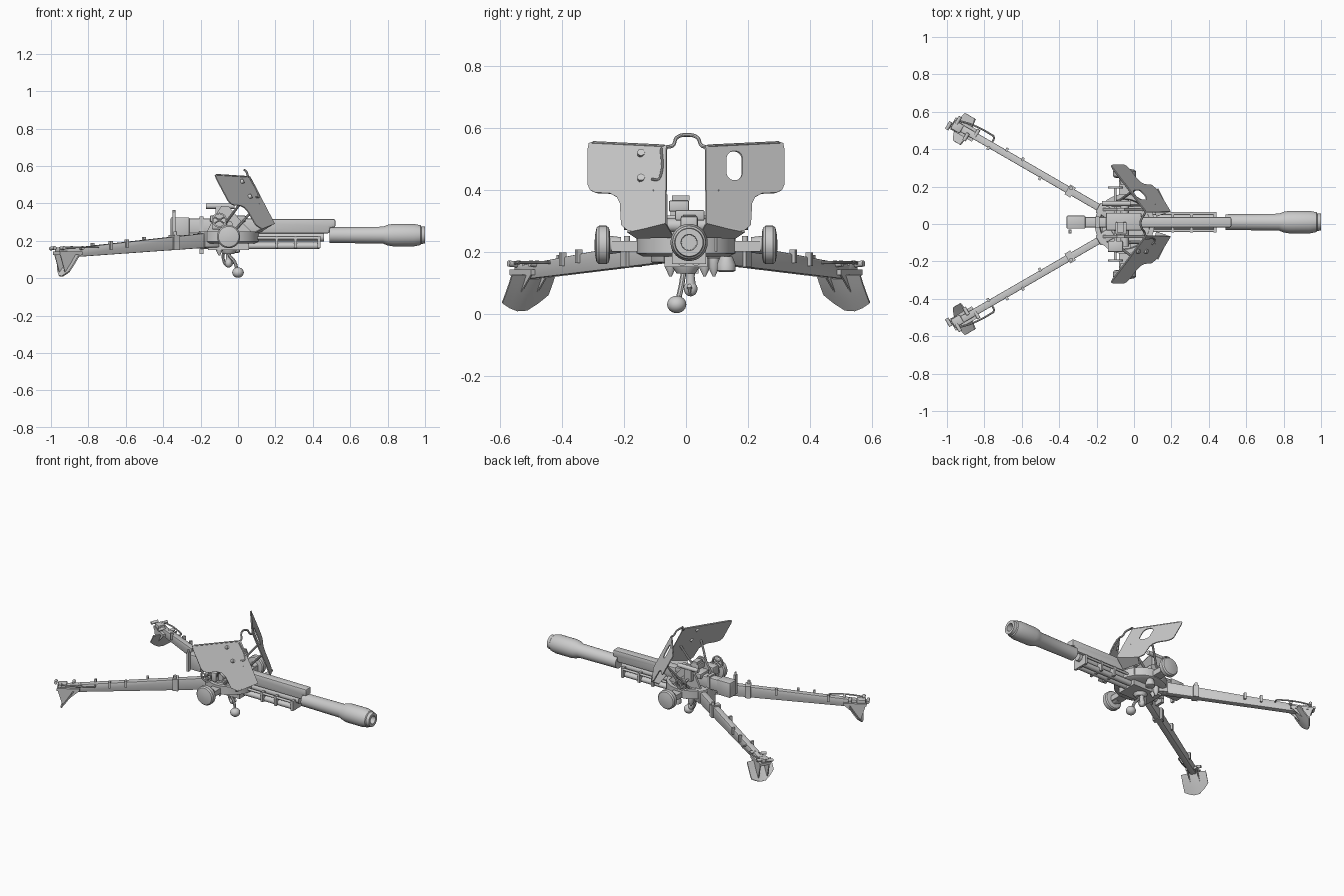
import bpy, bmesh, math
from mathutils import Vector, Matrix

if "Cube" in bpy.data.objects:
    bpy.data.objects.remove(bpy.data.objects["Cube"])


def mesh(name, verts, faces, M=None, thick=0, bevel=0):
    me = bpy.data.meshes.new(name)
    bm = bmesh.new()
    vs = [bm.verts.new((M @ Vector(v)) if M else v) for v in verts]
    for f in faces:
        bm.faces.new([vs[i] for i in f])
    bmesh.ops.recalc_face_normals(bm, faces=bm.faces)
    bm.to_mesh(me)
    bm.free()
    ob = bpy.data.objects.new(name, me)
    bpy.context.collection.objects.link(ob)
    if thick:
        m = ob.modifiers.new("thickness", 'SOLIDIFY')
        m.thickness, m.offset = thick, 0
    if bevel:
        m = ob.modifiers.new("bevel", 'BEVEL')
        m.width, m.segments = bevel, 2
    return ob


def prism(name, poly, a, b, M=None, bevel=0):
    """Polygon in the local x-z plane, extruded along local y from a to b."""
    n = len(poly)
    verts = [(x, y, z) for y in (a, b) for x, z in poly]
    faces = [list(range(n)), list(range(n, 2 * n))]
    faces += [[i, (i + 1) % n, n + (i + 1) % n, n + i] for i in range(n)]
    return mesh(name, verts, faces, M, bevel=bevel)


def box(name, x0, x1, y0, y1, z0, z1, M=None, bevel=0):
    return prism(name, [(x0, z0), (x1, z0), (x1, z1), (x0, z1)], y0, y1, M, bevel)


def lathe(name, origin, axis, profile, n=32):
    """Profile of (distance along axis, radius)."""
    q = Vector(axis).to_track_quat('Z', 'Y')
    verts, faces = [], []
    for t, r in profile:
        for i in range(n):
            a = 2 * math.pi * i / n
            verts.append(Vector(origin) + q @ Vector((r * math.cos(a), r * math.sin(a), t)))
    for k in range(len(profile) - 1):
        for i in range(n):
            j = (i + 1) % n
            faces.append([k * n + i, k * n + j, k * n + n + j, k * n + n + i])
    if profile[0] != profile[-1]:
        faces += [list(range(n)), list(range(len(verts) - n, len(verts)))]
    return mesh(name, verts, faces)


def rod(name, p, q, r, n=16):
    d = Vector(q) - Vector(p)
    return lathe(name, p, d, [(0, r), (d.length, r)], n)


def tube(name, pts, r, M=None):
    cu = bpy.data.curves.new(name, 'CURVE')
    cu.dimensions, cu.bevel_depth, cu.use_fill_caps = '3D', r, True
    cu.resolution_u, cu.bevel_resolution = 6, 2
    sp = cu.splines.new('BEZIER')
    sp.bezier_points.add(len(pts) - 1)
    for b, p in zip(sp.bezier_points, pts):
        b.co = (M @ Vector(p)) if M else p
        b.handle_left_type = b.handle_right_type = 'AUTO'
    ob = bpy.data.objects.new(name, cu)
    bpy.context.collection.objects.link(ob)


def ball(name, c, size):
    pr = [(-math.cos(math.pi * i / 12), max(1e-3, math.sin(math.pi * i / 12))) for i in range(13)]
    ob = lathe(name, (0, 0, 0), (0, 0, 1), pr, 24)
    ob.location, ob.scale = c, size


G = 0.01  # sideways offset of the gun line

# Barrel with bulged muzzle brake and open bore
lathe("barrel", (0.49, G, 0.23), (1, 0, 0),
      [(0, .042), (.285, .045), (.31, .055), (.34, .06), (.45, .06), (.485, .053), (.49, .047),
       (.51, .045), (.51, .026), (.40, .024)])
# Long cradle trough and breech
prism("cradle_trough", [(-.34, .24), (.49, .24), (.49, .27), (.52, .27), (.52, .315), (-.34, .32)],
      G - .028, G + .028, bevel=.008)
box("breech_block", -.36, -.26, G - .035, G + .035, .225, .325, bevel=.006)
box("breech_guard", -.35, -.335, -.05, -.03, .22, .35)
rod("breech_lever", (-.342, -.04, .33), (-.342, -.04, .365), .007)
rod("recoil_tube", (-.2, G, .22), (.46, G, .22), .024, 24)
for s, n in ((1, "left"), (-1, "right")):
    rod(f"recoil_cylinder_{n}", (-.2, G + s * .022, .173), (.435, G + s * .022, .173), .018)
    rod(f"cradle_rail_{n}", (-.1, G + s * .046, .215), (.44, G + s * .046, .215), .008, 12)
for i, x in enumerate((.2, .3, .425)):
    box(f"cradle_clamp_{i}", x, x + .015, G - .055, G + .055, .16, .225)

# Turntable and underside
lathe("turntable", (-.05, 0, .185), (0, 0, 1),
      [(0, .14), (.01, .16), (.065, .16), (.065, .135), (.035, .13)], 40)
box("cross_beam", -.08, -.02, -.24, .24, .2, .235)
box("belly_plate", -.16, .06, -.07, .07, .15, .2)
lathe("pivot", (-.05, 0, .13), (0, 0, 1), [(0, .03), (.03, .05), (.06, .05)])
lathe("underside_drum", (-.02, .13, .135), (0, 0, 1), [(0, .022), (.004, .03), (.024, .03), (.05, .02)])
for y in (.06, .09, -.05):
    lathe(f"underside_peg_{y}", (-.1, y, .12), (0, 0, 1), [(0, .004), (.03, .018), (.06, .018)], 12)
# Hanging jack with foot
ball("jack_foot", (0, -.03, .03), (.031, .031, .028))
tube("jack_leg", [(-.06, .0, .17), (-.045, -.01, .12), (-.02, -.015, .09), (-.005, -.025, .045)], .009)
tube("jack_loop", [(-.07, .01, .15), (-.08, .015, .11), (-.05, .015, .065), (-.025, .01, .09)], .008)
ball("jack_pump", (-.05, .015, .08), (.02, .022, .024))
lathe("jack_neck", (-.05, .015, .08), (0, 0, 1), [(0, .018), (.04, .013), (.08, .016)], 16)

# Saddle, cheeks and sights
rod("trunnion", (-.05, -.12, .285), (-.05, .13, .285), .022, 24)
box("saddle_top", -.15, .04, G - .045, G + .05, .3, .335, bevel=.006)
box("sight_block", -.1, -.04, -.055, .01, .33, .365, bevel=.004)
box("sight_head", -.09, -.055, -.045, .012, .365, .382)
rod("sight_tube", (-.075, -.02, .33), (-.075, -.02, .37), .014)
box("saddle_base", -.17, .08, -.09, .1, .2, .245)
box("sight_bracket", -.12, -.07, .09, .12, .3, .38)
rod("aiming_scope", (-.17, .11, .385), (-.02, .11, .385), .014)
box("gear_case", -.14, -.06, -.15, -.09, .26, .32, bevel=.006)
box("rear_stop", -.205, -.185, -.02, .04, .13, .33)
rod("elevation_shaft", (-.1, -.19, .31), (-.1, .2, .31), .007, 12)

# Shield panels lie on a plane leaning and sweeping backwards
def on_plane(y, z, s):
    return (.06 - .53 * (z - .545) - .73 * (y - .065), s * y, z)


outline = [(.062, .542), (.295, .555), (.312, .55), (.316, .53), (.316, .415), (.308, .398), (.29, .39),
           (.245, .388), (.222, .376), (.212, .355), (.208, .285), (.18, .262), (.065, .29)]
oval = [(.155 + .026 * math.cos(a), .477 + .022 * math.copysign(1, math.sin(a)) + .026 * math.sin(a))
        for a in [math.pi * (i + .5) / 8 for i in range(16)]]
for s, n in ((1, "left"), (-1, "right")):
    me = bpy.data.meshes.new(f"shield_{n}")
    bm = bmesh.new()
    for loop in ([outline, oval] if s > 0 else [outline]):
        vs = [bm.verts.new(on_plane(y, z, s)) for y, z in loop]
        for i in range(len(vs)):
            bm.edges.new((vs[i - 1], vs[i]))
    bmesh.ops.triangle_fill(bm, edges=bm.edges[:], use_beauty=True)
    bmesh.ops.recalc_face_normals(bm, faces=bm.faces)
    bm.to_mesh(me)
    bm.free()
    ob = bpy.data.objects.new(f"shield_{n}", me)
    bpy.context.collection.objects.link(ob)
    m = ob.modifiers.new("thickness", 'SOLIDIFY')
    m.thickness, m.offset = .006, 0
    # Folded lower apron, top lip, struts
    mesh(f"shield_apron_{n}", [(.19, s * .065, .292), (.128, s * .19, .265), (.09, s * .16, .245),
                               (.12, s * .04, .248)], [[0, 1, 2, 3]], thick=.006)
    rod(f"shield_lip_{n}", on_plane(.07, .541, s), on_plane(.3, .552, s), .005, 8)
    rod(f"shield_strut_{n}", (-.1, s * .11, .25), on_plane(.2, .42, s), .007, 10)
    rod(f"shield_brace_{n}", (-.03, s * .1, .24), on_plane(.1, .4, s), .007, 10)
    # Trunnion cheeks
    prism(f"cheek_{n}", [(-.17, .24), (.08, .24), (.02, .3), (-.05, .385), (-.09, .385), (-.13, .32)],
          s * .065 + .005, s * .08 + .005)
    # Handwheels
    lathe(f"handwheel_{n}", (-.1, s * .19, .31), (0, s, 0),
          [(0, .032), (.01, .032), (.01, .04), (0, .04), (0, .032)], 24)
    for k in (-1, 1):
        rod(f"handwheel_spoke_{n}_{k}", (-.1 - .03, s * .195, .31 - k * .02),
            (-.1 + .03, s * .195, .31 + k * .02), .004, 8)
    # Wheels with domed covers
    lathe(f"wheel_{n}", (-.05, s * .245, .222), (0, s, 0),
          [(0, .04), (.004, .056), (.012, .062), (.036, .062), (.044, .055), (.049, .03), (.05, .002)], 40)
    lathe(f"hub_{n}", (-.05, s * .21, .222), (0, s, 0), [(0, .025), (.04, .03)], 24)

    # Trail leg in its own frame: along, outward, up
    M = Matrix(((-.865, .5, 0, -.14), (.5 * s, .865 * s, 0, .06 * s), (0, 0, 1, 0), (0, 0, 0, 1)))
    prism(f"trail_{n}", [(0, .165), (.9, .11), (.93, .12), (.93, .15), (.9, .158), (0, .245)],
          -.019, .019, M, bevel=.004)
    box(f"trail_hinge_{n}", -.03, .06, -.03, .03, .165, .25, M, bevel=.006)
    box(f"trail_bracket_{n}", .215, .25, -.03, .03, .15, .23, M)
    rod(f"trail_pin_{n}", M @ Vector((.235, .015, .15)), M @ Vector((.235, .015, .25)), .01, 12)
    for i, (u, v) in enumerate(((.4, -.022), (.53, .02), (.63, .022), (.72, -.02))):
        w = .245 - .097 * u
        box(f"trail_clip_{n}_{i}", u, u + .014, v - .01, v + .01, w - .03, w + .014, M)
    # Spade: blade leaning back, ploughed outline, with side ribs and a cap
    cols = [(-.08, .062), (-.05, .035), (-.015, .012), (.02, .01), (.05, .02), (.08, .035)]
    verts = []
    for v, low in cols:
        for k in range(4):
            w = .125 + (low - .125) * k / 3
            u = .865 + .6 * (.125 - w) + .1 * (.125 - w) * (k / 3) - .15 * (.08 - abs(v))
            verts.append((u, v, w))
    mesh(f"spade_blade_{n}", verts, [[c * 4 + k, c * 4 + k + 1, c * 4 + k + 5, c * 4 + k + 4]
                                    for c in range(5) for k in range(3)], M, thick=.007)
    for v in (-.03, .03):
        prism(f"spade_rib_{n}_{v}", [(.82, .13), (.96, .14), (.95, .11), (.925, .03), (.9, .06)],
              v - .003, v + .003, M)
    box(f"spade_cap_{n}", .82, .96, -.035, .035, .125, .142, M)
    # Fittings on top of the trail end
    box(f"trail_latch_{n}", .9, .955, -.03, .02, .14, .165, M, bevel=.004)
    tube(f"trail_bar_{n}", [(.93, .03, .163), (.86, .045, .165), (.76, .05, .165), (.73, .045, .165),
                            (.725, .015, .165)], .005, M)
    for i, (u, v) in enumerate(((.86, -.025), (.82, .02), (.94, .03), (.97, -.02))):
        rod(f"trail_knob_{n}_{i}", M @ Vector((u, v - .025, .158)), M @ Vector((u, v + .02, .162)), .01, 12)

# Hoop joining the shields, and handle on the right panel
tube("shield_hoop", [(.06, -.062, .538), (.055, -.042, .543), (.045, -.03, .568), (.035, .004, .577),
                     (.045, .037, .568), (.055, .05, .543), (.06, .064, .538)], .006)
lift = Vector((.008, 0, .004))
tube("shield_handle", [Vector(on_plane(y, z, -1)) + lift for y, z in
                       ((.11, .43), (.09, .43), (.08, .45), (.08, .53))], .004)
for i, z in enumerate((.435, .515)):
    p = Vector(on_plane(.145, z, -1))
    rod(f"shield_hinge_{i}", p - lift, p + lift * 1.6, .012, 12)

# Convert tubes to meshes and smooth the round parts
bpy.ops.object.select_all(action='DESELECT')
for ob in bpy.data.objects:
    ob.select_set(True)
    bpy.context.view_layer.objects.active = ob
bpy.ops.object.convert(target='MESH')
bpy.ops.object.shade_smooth_by_angle(angle=math.radians(35))
